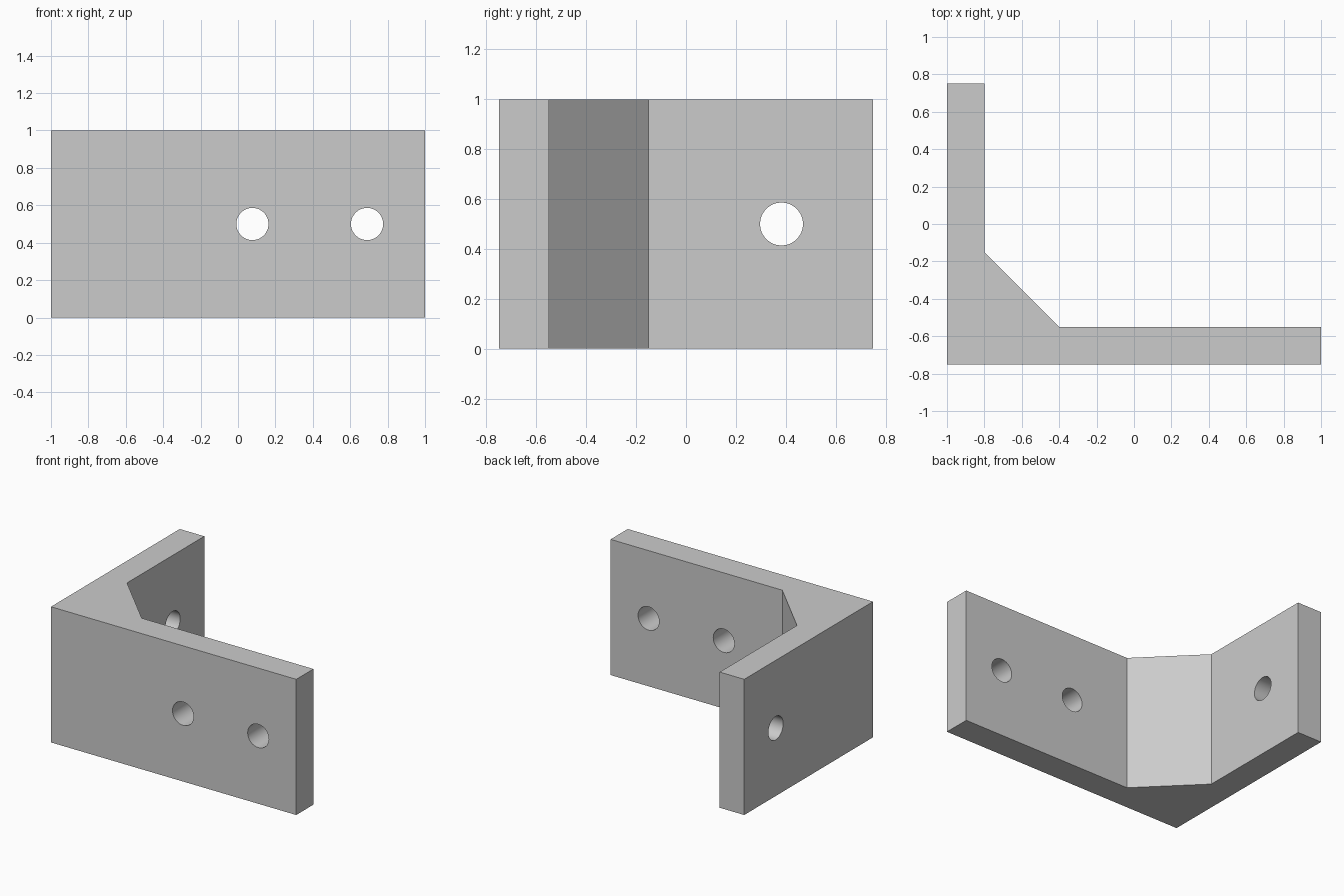
import bpy
import bmesh
import math
from mathutils import Matrix

cube = bpy.data.objects.get("Cube")
if cube:
    bpy.data.objects.remove(cube, do_unlink=True)

HEIGHT = 1.0
HOLE_RADIUS = 0.086

# Single grey finish
grey = bpy.data.materials.new("plain_grey")
grey.use_nodes = True
colour = (0.6, 0.6, 0.6, 1.0)
grey.diffuse_color = colour
grey.node_tree.nodes["Principled BSDF"].inputs["Base Color"].default_value = colour


def make_object(name, bm):
    bmesh.ops.recalc_face_normals(bm, faces=bm.faces[:])
    mesh = bpy.data.meshes.new(name)
    bm.to_mesh(mesh)
    bm.free()
    mesh.materials.append(grey)
    obj = bpy.data.objects.new(name, mesh)
    bpy.context.collection.objects.link(obj)
    return obj


# Angle bracket: L profile with a chamfered inner corner, extruded upward
profile = [(-1, -0.75), (1, -0.75), (1, -0.55), (-0.4, -0.55),
           (-0.8, -0.15), (-0.8, 0.75), (-1, 0.75)]
bm = bmesh.new()
base = bm.faces.new([bm.verts.new((x, y, 0)) for x, y in profile])
top = bmesh.ops.extrude_face_region(bm, geom=[base])["geom"]
bmesh.ops.translate(bm, vec=(0, 0, HEIGHT),
                    verts=[v for v in top if isinstance(v, bmesh.types.BMVert)])
bracket = make_object("angle_bracket", bm)

# Bolt holes: two through the long leg, one through the short leg
bm = bmesh.new()
for x, y, axis in [(0.077, -0.65, "X"), (0.69, -0.65, "X"), (-0.9, 0.383, "Y")]:
    place = Matrix.Translation((x, y, HEIGHT / 2)) @ Matrix.Rotation(math.pi / 2, 4, axis)
    bmesh.ops.create_cone(bm, cap_ends=True, segments=64, radius1=HOLE_RADIUS,
                          radius2=HOLE_RADIUS, depth=0.4, matrix=place)
cutter = make_object("bolt_hole_cutter", bm)
cutter.hide_render = True

cut = bracket.modifiers.new("bolt_holes", "BOOLEAN")
cut.operation = "DIFFERENCE"
cut.solver = "EXACT"
cut.object = cutter

# Bake the holes, then smooth only their round walls
bpy.ops.object.select_all(action="DESELECT")
bpy.context.view_layer.objects.active = bracket
bracket.select_set(True)
bpy.ops.object.modifier_apply(modifier=cut.name)
bpy.data.objects.remove(cutter, do_unlink=True)
bpy.ops.object.shade_smooth_by_angle(angle=math.radians(30))
